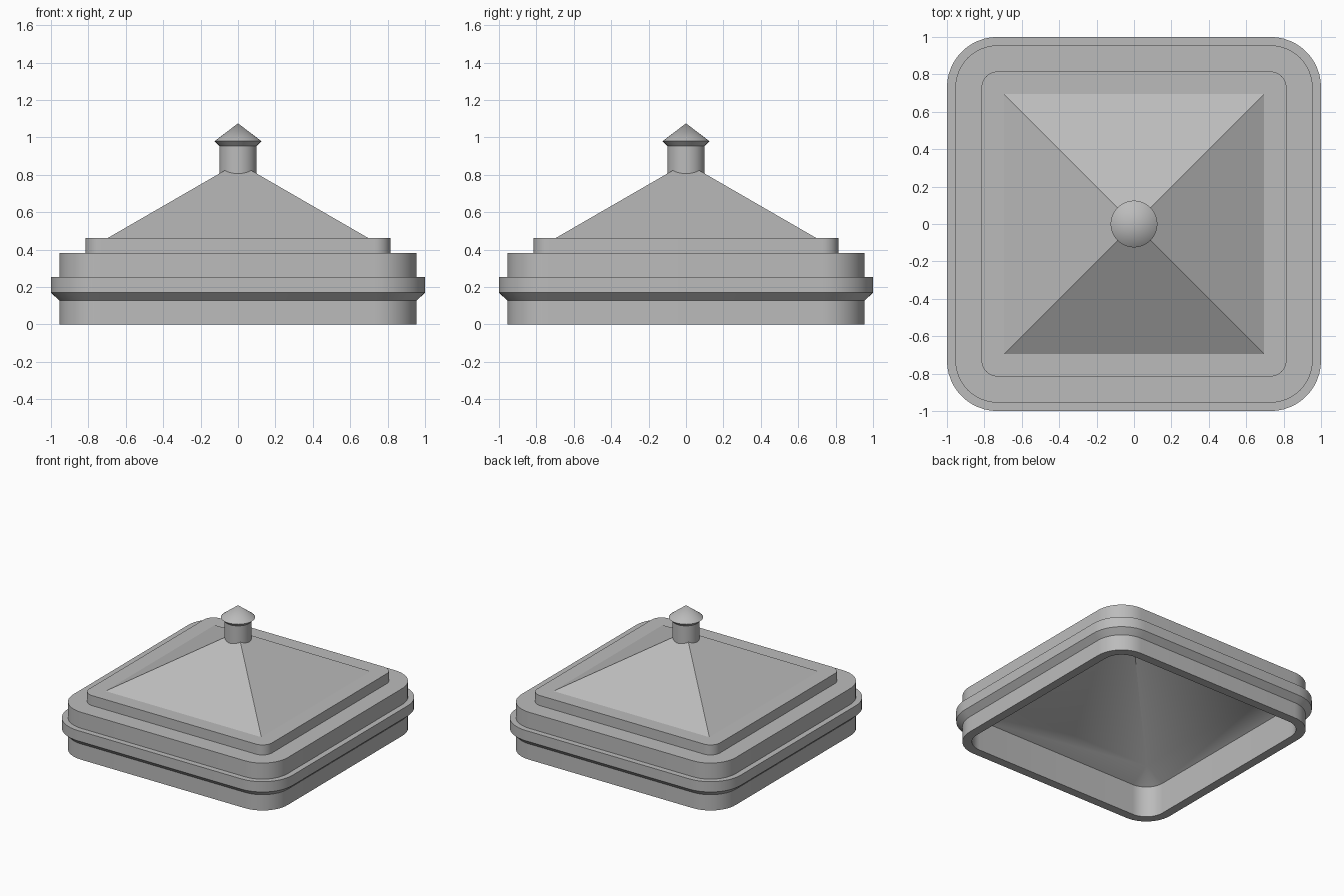
import bpy, bmesh, math

if "Cube" in bpy.data.objects:
    bpy.data.objects.remove(bpy.data.objects["Cube"])

grey = bpy.data.materials.new("plain grey")
grey.use_nodes = True
COLOUR = (0.5, 0.5, 0.5, 1)
grey.diffuse_color = COLOUR
grey.node_tree.nodes["Principled BSDF"].inputs["Base Color"].default_value = COLOUR

ARC_CENTRE = 0.73            # shared centre of every rounded corner
SLOPE = math.tan(math.radians(30))


def rounded_square(half, z, steps=12):
    """Square outline; corners are sharp once inside the shared arc centre."""
    radius = max(half - ARC_CENTRE, 0)
    core = half - radius
    points = []
    for corner in range(4):
        mid = math.pi / 4 + corner * math.pi / 2
        sx = math.copysign(core, math.cos(mid))
        sy = math.copysign(core, math.sin(mid))
        for i in range(steps + 1):
            a = (corner + i / steps) * math.pi / 2
            points.append((sx + radius * math.cos(a), sy + radius * math.sin(a), z))
    return points


def circle(radius, z, steps=48):
    return [(radius * math.cos(2 * math.pi * i / steps),
             radius * math.sin(2 * math.pi * i / steps), z) for i in range(steps)]


def loft(name, outline, profile):
    """Skin a stack of outlines given as (size, height)."""
    bm = bmesh.new()
    rings = [[bm.verts.new(p) for p in outline(size, z)] for size, z in profile]
    for low, high in zip(rings, rings[1:]):
        n = len(low)
        for i in range(n):
            j = (i + 1) % n
            bm.faces.new((low[i], low[j], high[j], high[i]))
    bmesh.ops.remove_doubles(bm, verts=bm.verts, dist=1e-5)
    bmesh.ops.recalc_face_normals(bm, faces=bm.faces)
    mesh = bpy.data.meshes.new(name)
    bm.to_mesh(mesh)
    bm.free()
    mesh.materials.append(grey)
    obj = bpy.data.objects.new(name, mesh)
    bpy.context.collection.objects.link(obj)
    bpy.ops.object.select_all(action="DESELECT")
    obj.select_set(True)
    bpy.context.view_layer.objects.active = obj
    bpy.ops.object.shade_smooth_by_angle(angle=math.radians(25))
    return obj


# Hollow cap: inner ceiling and wall, rim, stepped outside, pyramid roof
inner, wall_top = 0.885, 0.25
roof, roof_base = 0.695, 0.463
loft("hollow_cap", rounded_square, [
    (0, wall_top + inner * SLOPE),
    (ARC_CENTRE, wall_top + (inner - ARC_CENTRE) * SLOPE),
    (inner, wall_top), (inner, 0),
    (0.955, 0), (0.955, 0.127), (1, 0.17), (1, 0.253),
    (0.955, 0.253), (0.955, 0.382), (0.815, 0.382), (0.815, roof_base),
    (roof, roof_base), (0, roof_base + roof * SLOPE),
])

# Round finial with a flared conical cap
loft("finial", circle, [
    (0, 0.785), (0.1, 0.785), (0.1, 0.955), (0.125, 0.98), (0, 1.075),
])
